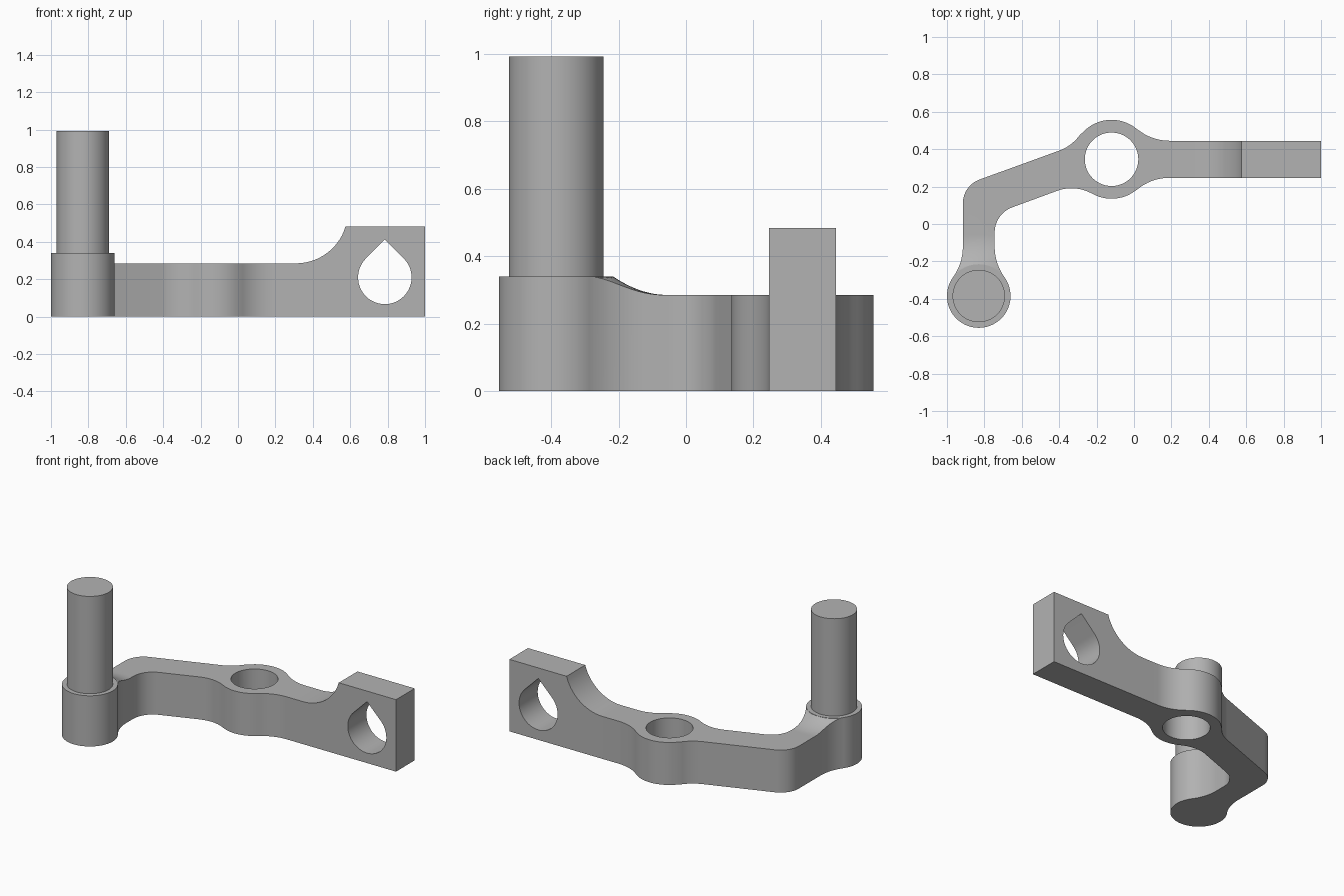
import bpy, bmesh, math
from mathutils import Vector

cube = bpy.data.objects.get("Cube")
if cube:
    bpy.data.objects.remove(cube, do_unlink=True)

# Material
grey = bpy.data.materials.new("machined_grey")
grey.use_nodes = True
COLOUR = (0.45, 0.45, 0.45, 1)
grey.diffuse_color = COLOUR
grey.node_tree.nodes["Principled BSDF"].inputs["Base Color"].default_value = COLOUR

# Key dimensions
BOSS = Vector((-0.83, -0.385))
BOSS_R, BOSS_TOP = 0.17, 0.34
HUB = Vector((-0.12, 0.346))
HUB_R, HOLE_R = 0.211, 0.143
ARM_TOP, BLOCK_TOP = 0.285, 0.483
CURVE_START, CURVE_R = 0.31, 0.277
BLOCK_START = 0.575


def arc(cx, cy, r, start, end, steps=14):
    """Points along an arc, angles in degrees."""
    angles = [math.radians(start + (end - start) * i / steps) for i in range(steps + 1)]
    return [(cx + r * math.cos(a), cy + r * math.sin(a)) for a in angles]


def add_object(name, bm):
    bmesh.ops.recalc_face_normals(bm, faces=bm.faces[:])
    mesh = bpy.data.meshes.new(name)
    bm.to_mesh(mesh)
    bm.free()
    obj = bpy.data.objects.new(name, mesh)
    bpy.context.collection.objects.link(obj)
    mesh.materials.append(grey)
    return obj


def prism(points, direction):
    """Closed polygon extruded along a direction."""
    bm = bmesh.new()
    verts = [bm.verts.new(p) for p in points]
    bmesh.ops.remove_doubles(bm, verts=verts, dist=0.003)
    face = bm.faces.new([v for v in verts if v.is_valid])
    out = bmesh.ops.extrude_face_region(bm, geom=[face], use_keep_orig=True)
    top = [g for g in out["geom"] if isinstance(g, bmesh.types.BMVert)]
    bmesh.ops.translate(bm, verts=top, vec=direction)
    return bm


def cylinder(name, centre, radius, bottom, top):
    circle = arc(centre.x, centre.y, radius, 0, 360, 80)[:-1]
    return add_object(name, prism([(x, y, bottom) for x, y in circle], (0, 0, top - bottom)))


def smooth(obj):
    bpy.ops.object.select_all(action='DESELECT')
    obj.select_set(True)
    bpy.context.view_layer.objects.active = obj
    bpy.ops.object.shade_smooth_by_angle(angle=math.radians(25))


def cut(obj, cutter):
    mod = obj.modifiers.new("cut", 'BOOLEAN')
    mod.operation, mod.solver, mod.object = 'DIFFERENCE', 'EXACT', cutter
    bpy.ops.object.select_all(action='DESELECT')
    bpy.context.view_layer.objects.active = obj
    obj.select_set(True)
    bpy.ops.object.modifier_apply(modifier=mod.name)
    bpy.data.objects.remove(cutter, do_unlink=True)


def arm_height(x, y):
    """Flat arm, curved rise to the end block, dished ramp up to the boss."""
    if x >= BLOCK_START - 0.001:
        return BLOCK_TOP
    if x > CURVE_START:
        return ARM_TOP + CURVE_R - math.sqrt(CURVE_R ** 2 - (x - CURVE_START) ** 2)
    reach = 0.16
    t = (BOSS_R + reach - (Vector((x, y)) - BOSS).length) / reach
    return ARM_TOP + (BOSS_TOP - ARM_TOP - 0.001) * min(max(t, 0), 1) ** 2


# Arm plan outline, counter-clockwise from the boss neck
outline = (
    arc(-0.46, -0.12, 0.285, 215.6, 180)            # right neck fillet
    + arc(-0.601, -0.046, 0.144, 180, 110)          # inner elbow
    + arc(-0.334, -0.031, 0.222, 110, 60.5)         # blend into hub
    + arc(*HUB, HUB_R, 240.5, 310)                  # hub front
    + arc(0.19, -0.023, 0.27, 130, 90)              # blend into bar
    + [(1, 0.247), (1, 0.445)]                      # bar end
    + arc(0.19, 0.715, 0.27, 270, 230)
    + arc(*HUB, HUB_R, 50, 143.5)                   # hub back
    + arc(-0.481, 0.614, 0.236, 323.5, 290)
    + arc(-0.779, 0.11, 0.136, 110, 180)            # outer elbow
    + arc(-1.2, -0.12, 0.285, 0, -35.6)             # left neck fillet
)
bm = prism([(x, y, 0) for x, y in outline], (0, 0, 1))
bm.normal_update()
caps = [f for f in bm.faces if abs(f.normal.z) > 0.5]
bmesh.ops.triangulate(bm, faces=caps)

# Slice the arm where its top is curved, then set the top heights
sweep = math.asin((BLOCK_START - CURVE_START) / CURVE_R)
slices = [((CURVE_START + CURVE_R * math.sin(sweep * i / 14), 0, 0), (1, 0, 0)) for i in range(15)]
slices += [((0, -0.05 - 0.015 * i, 0), (0, 1, 0)) for i in range(16)]
slices += [((BOSS.x + 0.03 * i, 0, 0), (1, 0, 0)) for i in range(-4, 5)]
for point, normal in slices:
    bmesh.ops.bisect_plane(bm, geom=bm.verts[:] + bm.edges[:] + bm.faces[:],
                           dist=0.0001, plane_co=point, plane_no=normal)
for v in bm.verts:
    if v.co.z > 0.99:
        v.co.z = arm_height(v.co.x, v.co.y)
arm = add_object("arm", bm)

# Pivot hole through the hub
cut(arm, cylinder("hub_cutter", HUB, HOLE_R, -0.2, 0.8))

# Teardrop cross hole through the end block
HX, HZ = 0.785, 0.21
tear = arc(HX, HZ, HOLE_R, 135, 405, 56) + [(HX, HZ + HOLE_R * math.sqrt(2))]
cut(arm, add_object("tear_cutter", prism([(x, 0, z) for x, z in tear], (0, 0.8, 0))))
smooth(arm)

# Boss and upright pin
smooth(cylinder("boss", BOSS, BOSS_R, 0, BOSS_TOP))
smooth(cylinder("pin", BOSS, 0.14, BOSS_TOP - 0.02, 0.993))
